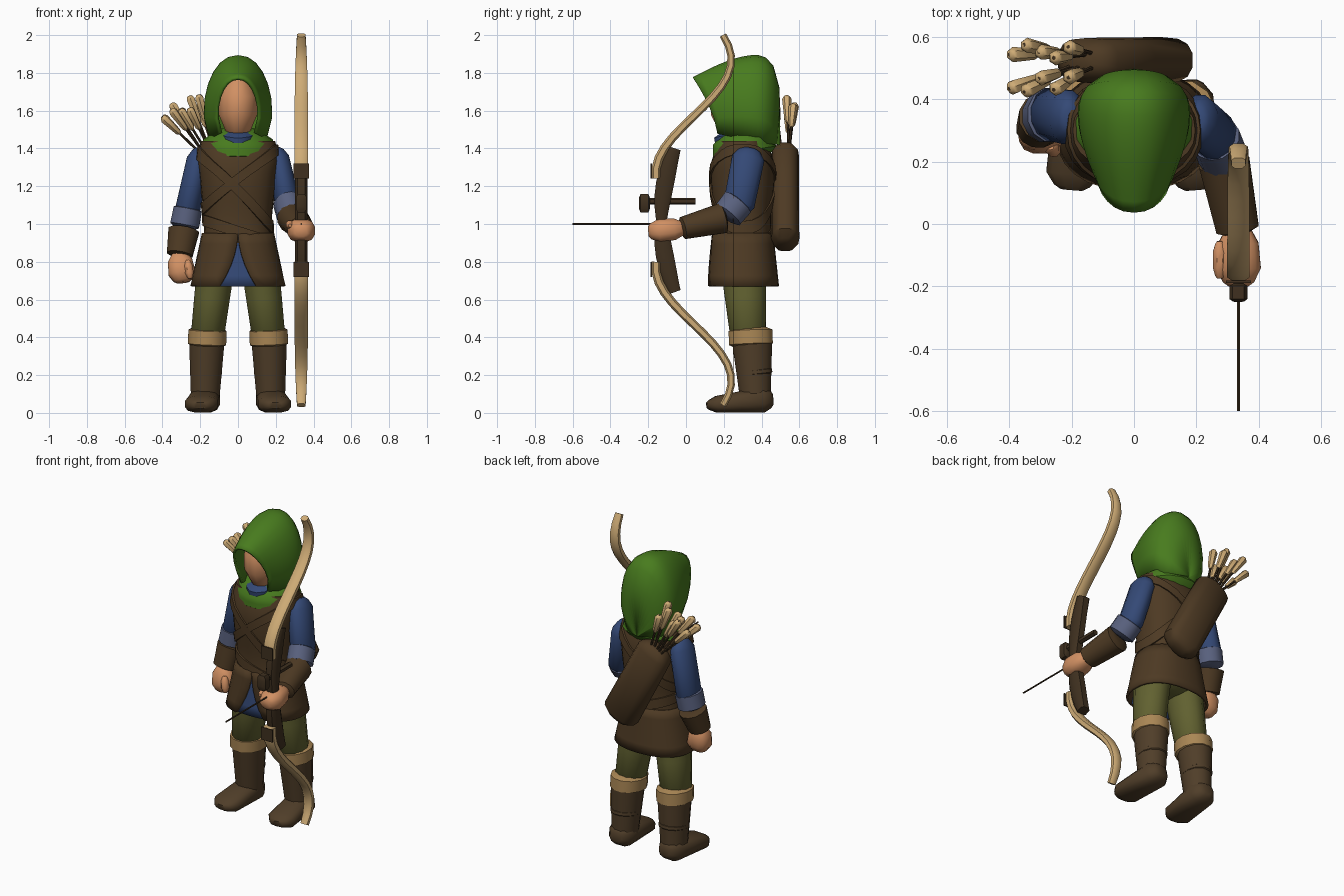
import bpy, bmesh, math, random
from mathutils import Vector

random.seed(4)
cube = bpy.data.objects.get("Cube")
if cube:
    bpy.data.objects.remove(cube)


def material(name, red, green, blue):
    mat = bpy.data.materials.new(name)
    mat.use_nodes = True
    mat.diffuse_color = (red, green, blue, 1)
    mat.node_tree.nodes["Principled BSDF"].inputs["Base Color"].default_value = mat.diffuse_color
    return mat


hood_green = material("hood green", .065, .2, .013)
tunic_brown = material("tunic brown", .075, .042, .017)
boot_leather = material("boot leather", .08, .048, .022)
shirt_blue = material("shirt blue", .034, .066, .18)
cuff_blue = material("cuff pale blue", .1, .12, .21)
olive = material("trouser olive", .12, .12, .03)
fur_tan = material("fur tan", .4, .24, .09)
bow_wood = material("bow wood", .62, .41, .18)
skin = material("skin", .64, .28, .125)
dark_wood = material("dark wood", .05, .03, .014)


def steps(count):
    return [i / count for i in range(count + 1)]


def mix(a, b, f):
    return a + (b - a) * f


def power(value, exponent):
    return math.copysign(abs(value) ** exponent, value)


def loft(name, mat, rings, wrap=True, cap=True, thick=0):
    """Skin a list of equal point rings."""
    bm = bmesh.new()
    rows = [[bm.verts.new(p) for p in points] for points in rings]
    count = len(rows[0])
    for lower, upper in zip(rows, rows[1:]):
        for i in range(count if wrap else count - 1):
            j = (i + 1) % count
            bm.faces.new((lower[i], lower[j], upper[j], upper[i]))
    if cap:
        bm.faces.new(rows[0])
        bm.faces.new(rows[-1])
    bmesh.ops.recalc_face_normals(bm, faces=bm.faces)
    mesh = bpy.data.meshes.new(name)
    bm.to_mesh(mesh)
    bm.free()
    mesh.materials.append(mat)
    mesh.polygons.foreach_set("use_smooth", [True] * len(mesh.polygons))
    mesh.set_sharp_from_angle(angle=math.radians(45))
    part = bpy.data.objects.new(name, mesh)
    bpy.context.collection.objects.link(part)
    if thick:
        shell = part.modifiers.new("thickness", "SOLIDIFY")
        shell.thickness = thick
        shell.offset = 0


def tube(name, mat, path, sizes, sides=12, square=1):
    """Tube along a path; sizes are (half width, half depth) at each point."""
    rings = []
    for i, (point, (wide, deep)) in enumerate(zip(path, sizes)):
        along = (path[min(i + 1, len(path) - 1)] - path[max(i - 1, 0)]).normalized()
        across = Vector((1, 0, 0))
        across = (across - along * across.dot(along)).normalized()
        up = along.cross(across)
        angles = [math.tau * (k + .5) / sides for k in range(sides)]
        rings.append([point + across * wide * power(math.cos(a), square)
                      + up * deep * power(math.sin(a), square) for a in angles])
    loft(name, mat, rings)


def limb(name, mat, start, end, size, end_size=None, bevel=.15, sides=12, square=1):
    """Straight tapered tube whose ends are rounded over the bevel fraction."""
    start, end = Vector(start), Vector(end)
    path, sizes = [], []
    for f in (0, bevel / 4, bevel, .5, 1 - bevel, 1 - bevel / 4, 1):
        edge = max(0, 1 - min(f, 1 - f) / bevel)
        shrink = max(math.sqrt(1 - edge * edge), .4)
        path.append(start.lerp(end, f))
        sizes.append([mix(a, b, f) * shrink for a, b in zip(size, end_size or size)])
    tube(name, mat, path, sizes, sides, square)


def oval(z, wide, deep, gap=0, end=math.tau, count=24):
    """Level body section, its points running round from the front."""
    angles = [mix(gap, end, i / count) for i in range(count + 1)]
    return [(wide * power(math.sin(a), .85), .3 - deep * power(math.cos(a), .85), z) for a in angles]


def girth(z):
    """Half width and half depth of the torso, widening to the shoulders."""
    scale = 1 - .06 * math.cos((z - 1) * 4 * math.pi)
    scale *= min(1, (1.48 - z) / .15) ** .15
    return .19 * scale + max(0, z - 1.25) / 4, .16 * scale


# Torso, with skirt split at the front over the shirt
loft("torso", tunic_brown, [oval(z, *girth(z))[:-1] for z in [mix(.9, 1.44, f) for f in steps(10)]])
skirt, shirt = [], []
for f in steps(5):
    z, wide, deep, gap = mix(.95, .67, f), mix(.184, .245, f), mix(.155, .185, f), .34 * f * f
    skirt.append(oval(z, wide, deep, gap, math.tau - gap))
    shirt.append(oval(z, wide - .012, deep - .012, -.6, .6, count=6))
loft("skirt", tunic_brown, skirt, wrap=False, cap=False, thick=.015)
loft("shirt_front", shirt_blue, shirt, wrap=False, cap=False, thick=.006)
limb("hips", olive, (0, .3, .7), (0, .3, .92), (.19, .14))


def strap(name, height, tilt, half):
    """Band that hugs the torso on a slant."""
    rings = []
    for rise, grow in ((-half, 0), (-half, .01), (half, .01), (half, 0)):
        band = []
        for x, y, _ in oval(0, 1, 1)[:-1]:
            z = min(height + rise + tilt * x, 1.42)
            wide, deep = girth(z)
            band.append((x * (wide + grow), .3 + (y - .3) * (deep + grow), z))
        rings.append(band)
    loft(name, tunic_brown, rings, cap=False)


strap("quiver_strap", 1.18, -.2, .035)
strap("chest_strap", 1.24, .16, .03)
strap("belt", .96, -.06, .03)

# Head, collar and cowl
limb("face", skin, (0, .265, 1.46), (0, .265, 1.79), (.1, .135), (.11, .14), bevel=.35)
limb("collar", shirt_blue, (0, .28, 1.36), (0, .25, 1.5), (.1, .12), (.09, .11))
limb("cowl", hood_green, (0, .32, 1.32), (0, .29, 1.51), (.22, .185), (.17, .15), bevel=.35, sides=16)

# Hood: arches swept from the brim, then folding down the back
arches = []
nape = Vector((0, .49, 1.42))
for u in steps(14):
    half = mix(.115, .19, math.sin(math.pi * mix(.02, .75, u)))
    crest = Vector((0, mix(.04, .52, u), 1.77 + .12 * math.sin(2.1 * u)))
    base = Vector((0, mix(.17, .46, u), mix(1.48, 1.42, u)))
    arch = []
    for angle in [math.pi * f for f in steps(14)]:
        rise = math.sin(angle) ** .85
        tuck = 1 - .25 * (1 - rise) ** 4
        point = Vector((half * tuck * power(math.cos(angle), .9),
                        mix(base.y, crest.y, rise ** 1.5), mix(base.z, crest.z, rise)))
        arch.append(point.lerp(nape, .99 * u ** 14))
    arches.append(arch)
loft("hood", hood_green, arches, wrap=False, cap=False, thick=.016)

# Legs, fur cuffs and boots
for side, tag in ((1, "left"), (-1, "right")):
    def at(x, y, z):
        return Vector((side * x, y, z))

    limb(tag + "_trouser", olive, at(.165, .33, .38), at(.11, .3, .84), (.09, .095), (.105, .13), bevel=.1)
    limb(tag + "_fur_cuff", fur_tan, at(.165, .345, .34), at(.16, .34, .46), (.105, .12), bevel=.2)
    limb(tag + "_boot_shaft", boot_leather, at(.175, .37, .03), at(.165, .35, .38), (.075, .08), (.097, .11), bevel=.05)
    limb(tag + "_boot_ankle_fold", boot_leather, at(.17, .37, .17), at(.17, .36, .26), (.087, .095), bevel=.4)
    limb(tag + "_boot_foot", boot_leather, at(.17, .46, .075), at(.2, .11, .04), (.08, .075), (.09, .04), square=.75)


def build_arm(tag, shoulder, elbow, wrist, knuckles, thumb_offset):
    shoulder, elbow, wrist, knuckles = map(Vector, (shoulder, elbow, wrist, knuckles))
    forearm, palm = elbow.lerp(wrist, .2), wrist.lerp(knuckles, .5)
    thumb = palm + Vector(thumb_offset)
    reach = (knuckles - wrist) * .35
    limb(tag + "_sleeve", shirt_blue, shoulder, elbow, (.06, .09), (.07, .085))
    limb(tag + "_cuff", cuff_blue, shoulder.lerp(elbow, .78), forearm, (.078, .09), (.08, .085))
    limb(tag + "_bracer", tunic_brown, forearm, wrist, (.085, .085), (.07, .06), bevel=.06)
    limb(tag + "_hand", skin, wrist - reach / 2, knuckles, (.06, .055), (.08, .067), bevel=.3, square=.8)
    limb(tag + "_thumb", skin, thumb - reach, thumb + reach, (.024, .024), bevel=.3, sides=8)


build_arm("left", (.2, .34, 1.4), (.275, .27, 1.05), (.335, -.03, .975), (.335, -.2, .96), (-.06, 0, .03))
build_arm("right", (-.2, .34, 1.4), (-.28, .355, 1.01), (-.31, .3, .83), (-.29, .28, .69), (.04, -.05, 0))

# Bow: limbs and riser halves mirrored about the grip
bow_x, bow_z = .335, 1.02
for side, tag in ((1, "upper"), (-1, "lower")):
    path, sizes = [], []
    for f in steps(14):
        height = mix(.22, .98, f)
        sweep = math.cos(math.pi * (height - .25) / .6)
        path.append(Vector((bow_x, .04 - .2 * sweep, bow_z + side * height)))
        sizes.append((mix(.038, .024, f ** 4), mix(.026, .02, f)))
    tube(tag + "_bow_limb", bow_wood, path, sizes, sides=8, square=.7)

    heights = [.38 * f for f in steps(6)]
    path = [Vector((bow_x, h * h / 2 - .13, bow_z + side * h)) for h in heights]
    sizes = [(.034, .03 + .02 * math.sin(h * 8)) for h in heights]
    tube(tag + "_riser", dark_wood, path, sizes, sides=8, square=.6)

    ends = [Vector((bow_x, -.185, bow_z + side * h)) for h in (.22, .3)]
    tube(tag + "_limb_plate", dark_wood, ends, [(.042, .004)] * 2, sides=4, square=.1)


# Bow fittings and the nocked arrow
def rod(name, start, end, radius):
    tube(name, dark_wood, [Vector(start), Vector(end)], [(radius, radius)] * 2, sides=6)


rod("bow_string", (bow_x, .25, .15), (bow_x, .25, 1.89), .0006)
rod("sight_bar", (bow_x, -.22, 1.12), (bow_x, .05, 1.12), .018)
limb("sight_block", dark_wood, (bow_x, -.25, 1.11), (bow_x, -.19, 1.11), (.03, .05), sides=8, square=.5)
rod("nocked_arrow", (bow_x, -.6, 1), (bow_x, -.1, 1), .005)

# Quiver across the back, with a fan of arrows
mouth = Vector((-.17, .525, 1.41))
limb("quiver", tunic_brown, (.11, .525, .88), mouth, (.115, .075), (.11, .072), bevel=.08, sides=14, square=.75)
for column in range(5):
    for row in (-1, 1):
        nock = mouth + Vector((.04 * column - .07, 0, -.06)) / 2
        tail = Vector((mix(-.4, -.21, column / 4), .5 + row * .05, mix(1.6, 1.66, column / 4)))
        tail += Vector((0, random.uniform(-.03, .03), random.uniform(-.04, .04)))
        nock.y += row * .02
        rod("arrow_shaft", nock, tail, .007)
        limb("arrow_fletching", bow_wood, nock.lerp(tail, .52), tail, (.016, .016), (.026, .026), bevel=.12, sides=6)
